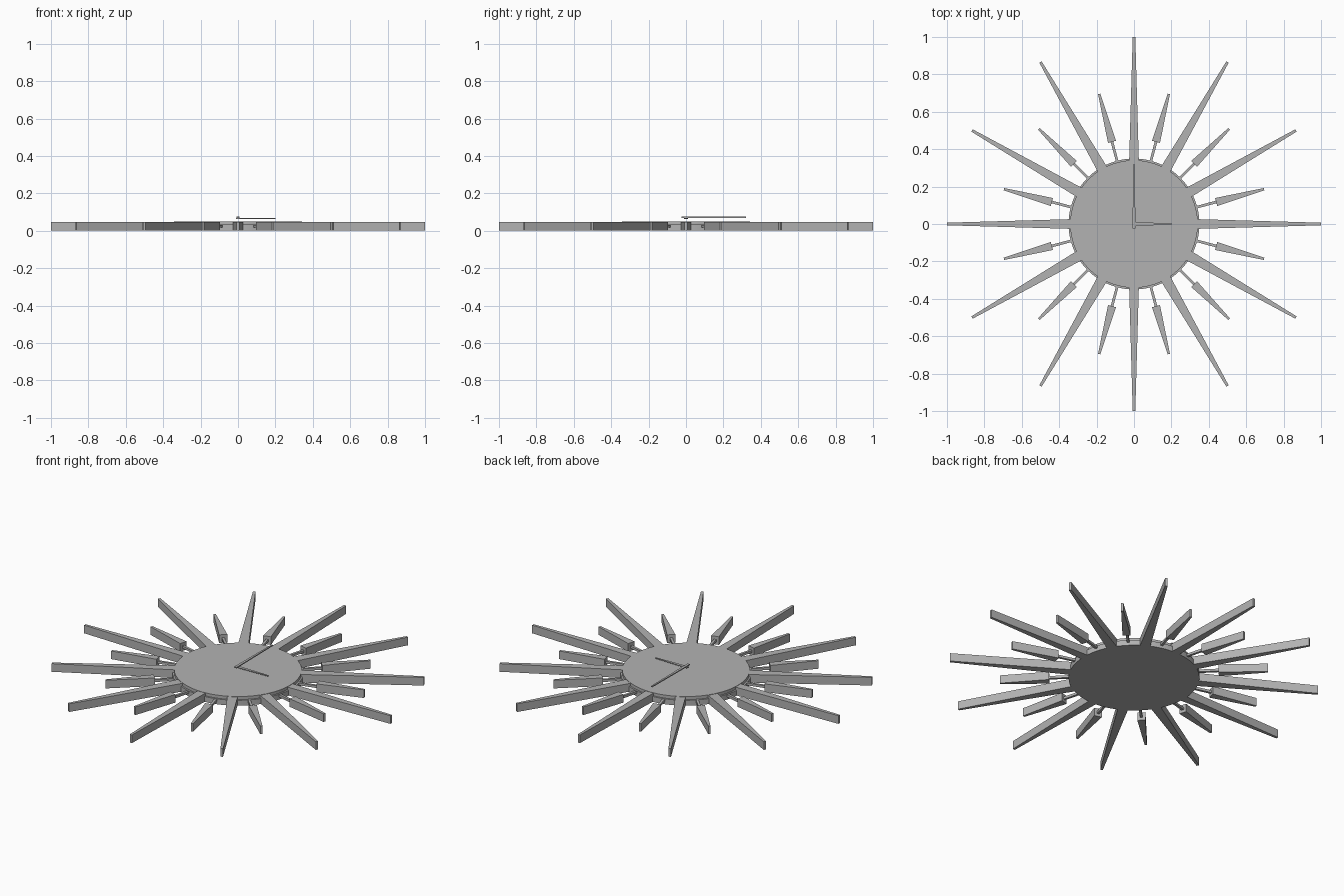
import bpy, bmesh, math
from mathutils import Matrix

if "Cube" in bpy.data.objects:
    bpy.data.objects.remove(bpy.data.objects["Cube"])

grey = bpy.data.materials.new("dark_grey")
grey.diffuse_color = (0.45, 0.45, 0.45, 1)
grey.use_nodes = True
grey.node_tree.nodes["Principled BSDF"].inputs["Base Color"].default_value = grey.diffuse_color


def disc(name, r, z0, z1):
    bpy.ops.mesh.primitive_cylinder_add(vertices=96, radius=r, depth=z1 - z0,
                                        location=(0, 0, (z0 + z1) / 2))
    ob = bpy.context.object
    ob.name = name
    ob.data.materials.append(grey)
    bpy.ops.object.shade_smooth_by_angle()
    return ob


def bar(name, angle, r0, r1, w0, w1, z0, z1):
    """Tapered flat bar pointing outward at the given angle (w = half widths)."""
    bm = bmesh.new()
    pts = [(r0, -w0), (r1, -w1), (r1, w1), (r0, w0)]
    face = bm.faces.new([bm.verts.new((x, y, z0)) for x, y in pts])
    ext = bmesh.ops.extrude_face_region(bm, geom=[face])
    top = [v for v in ext["geom"] if isinstance(v, bmesh.types.BMVert)]
    bmesh.ops.translate(bm, verts=top, vec=(0, 0, z1 - z0))
    bmesh.ops.recalc_face_normals(bm, faces=bm.faces)
    bm.transform(Matrix.Rotation(math.radians(angle), 4, 'Z'))
    me = bpy.data.meshes.new(name)
    bm.to_mesh(me)
    bm.free()
    me.materials.append(grey)
    ob = bpy.data.objects.new(name, me)
    bpy.context.collection.objects.link(ob)
    return ob


# Clock body and dial
disc("clock_body", 0.35, 0, 0.032)
disc("dial", 0.341, 0.032, 0.05)

# Twelve long rays at the hours
for i in range(12):
    base = 0.026 if i % 3 == 0 else 0.028
    bar("long_ray", i * 30, 0.335, 1.0, base, 0.007, 0, 0.048)

# Twelve short rays on thin pins between the hours
for i in range(12):
    a = 15 + i * 30
    bar("ray_pin", a, 0.335, 0.46, 0.007, 0.007, 0.016, 0.03)
    bar("short_ray", a, 0.455, 0.72, 0.022, 0.006, 0, 0.048)

# Hands
bar("hour_hand", 0, -0.012, 0.2, 0.01, 0.004, 0.064, 0.068)
bar("minute_hand", 90, -0.025, 0.32, 0.008, 0.004, 0.069, 0.075)
